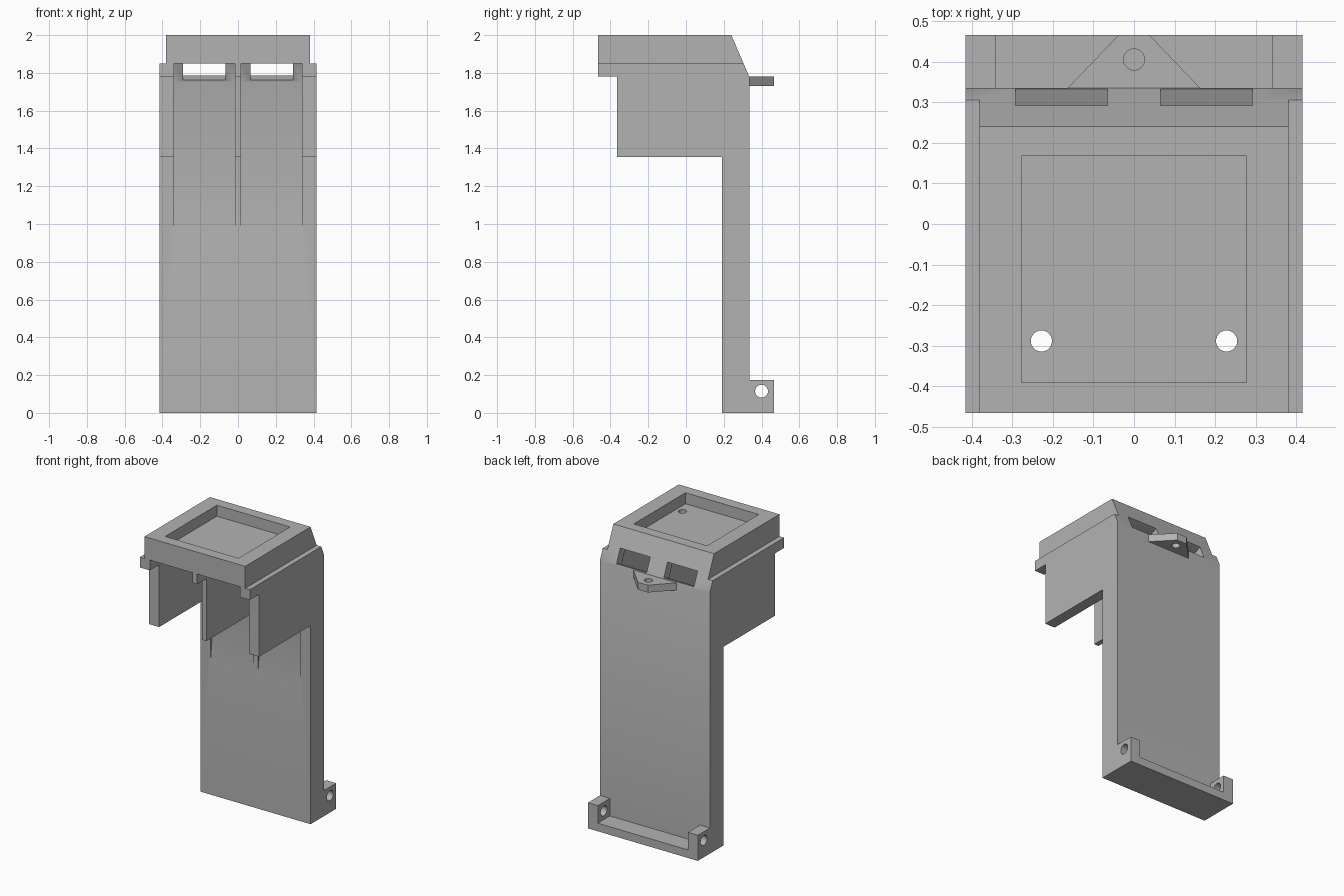
import bpy
import bmesh
import math
from mathutils import Vector

cube = bpy.data.objects.get("Cube")
if cube:
    bpy.data.objects.remove(cube, do_unlink=True)

GREY = (0.45, 0.45, 0.45, 1.0)
mat = bpy.data.materials.new("plain grey")
mat.use_nodes = True
mat.diffuse_color = GREY
mat.node_tree.nodes["Principled BSDF"].inputs["Base Color"].default_value = GREY


def prism(name, points, lo, hi, axis="x"):
    """Extrude an outline from lo to hi: (y, z) outlines along x, (x, y) along z."""
    bm = bmesh.new()
    place = (lambda p, d: (d, p[0], p[1])) if axis == "x" else (lambda p, d: (p[0], p[1], d))
    face = bm.faces.new([bm.verts.new(place(p, lo)) for p in points])
    out = bmesh.ops.extrude_face_region(bm, geom=[face])
    moved = [v for v in out["geom"] if isinstance(v, bmesh.types.BMVert)]
    bmesh.ops.translate(bm, verts=moved, vec=place((0, 0), hi - lo))
    bmesh.ops.recalc_face_normals(bm, faces=bm.faces)
    mesh = bpy.data.meshes.new(name)
    bm.to_mesh(mesh)
    bm.free()
    mesh.materials.append(mat)
    obj = bpy.data.objects.new(name, mesh)
    bpy.context.collection.objects.link(obj)
    return obj


def box(name, x0, x1, y0, y1, z0, z1):
    return prism(name, [(y0, z0), (y1, z0), (y1, z1), (y0, z1)], x0, x1)


def disc(a, b, r, n=32):
    return [(a + r * math.cos(2 * math.pi * i / n), b + r * math.sin(2 * math.pi * i / n))
            for i in range(n)]


def cut(target, cutter):
    """Subtract the cutter, apply the result and remove the cutter."""
    cutter.hide_render = True
    mod = target.modifiers.new("cut", "BOOLEAN")
    mod.operation = "DIFFERENCE"
    mod.solver = "EXACT"
    mod.object = cutter
    bpy.context.view_layer.objects.active = target
    bpy.ops.object.modifier_apply(modifier=mod.name)
    bpy.data.objects.remove(cutter, do_unlink=True)


# Main body: tall back plate, hanging side walls and overhanging head
body = prism("body", [(-0.465, 2), (-0.465, 1.78), (-0.365, 1.78), (-0.365, 1.355),
                      (0.19, 1.355), (0.19, 0), (0.335, 0), (0.335, 1.78), (0.24, 2)],
             -0.415, 0.415)

# Slope of the rear of the head, used to aim the windows
along = Vector((-0.095, 0.22)).normalized()
normal = Vector((along.y, -along.x))
mid = Vector((0.312, 1.833))

for s in (-1, 1):
    def span(a, b):
        return (a, b) if s > 0 else (-b, -a)
    # Step along the upper side
    x0, x1 = span(0.38, 0.6)
    cut(body, box("step_cutter", x0, x1, -0.7, 0.6, 1.85, 2.2))
    # Open channel with a ramped floor that fades into the plate
    x0, x1 = span(0.017, 0.34)
    cut(body, prism("channel_cutter", [(-0.7, 1.85), (-0.7, 0.92), (0.19, 0.92),
                                       (0.283, 1.75), (0.24, 1.85)], x0, x1))
    # Window through the sloped rear
    x0, x1 = span(0.065, 0.292)
    corners = [mid + along * a + normal * n
               for a, n in ((-0.05, -0.1), (0.05, -0.1), (0.05, 0.1), (-0.05, 0.1))]
    cut(body, prism("window_cutter", corners, x0, x1))

# Recessed tray in the top with two drain holes
cut(body, box("tray_cutter", -0.277, 0.277, -0.39, 0.167, 1.925, 2.2))
for x in (-0.228, 0.228):
    cut(body, prism("hole_cutter", disc(x, -0.288, 0.026), 1.7, 2.2, "z"))

# Bottom lip and pierced end lugs
box("bottom_lip", -0.34, 0.34, 0.335, 0.465, 0, 0.055)
for name, x0, x1 in (("right_lug", -0.415, -0.34), ("left_lug", 0.34, 0.415)):
    lug = box(name, x0, x1, 0.335, 0.465, 0, 0.175)
    cut(lug, prism("pin_cutter", disc(0.4, 0.115, 0.034), x0 - 0.1, x1 + 0.1))

# Rear mounting tab
tab = prism("rear_tab", [(-0.163, 0.335), (0.163, 0.335), (0.038, 0.465), (-0.038, 0.465)],
            1.73, 1.78, "z")
cut(tab, prism("tab_hole_cutter", disc(0, 0.405, 0.026), 1.6, 1.9, "z"))

# Soft shading across shallow bends and round holes
for obj in bpy.context.collection.objects:
    if obj.type == "MESH" and obj.data.materials and obj.data.materials[0] == mat:
        bpy.ops.object.select_all(action="DESELECT")
        obj.select_set(True)
        bpy.context.view_layer.objects.active = obj
        bpy.ops.object.shade_smooth_by_angle(angle=math.radians(30))
